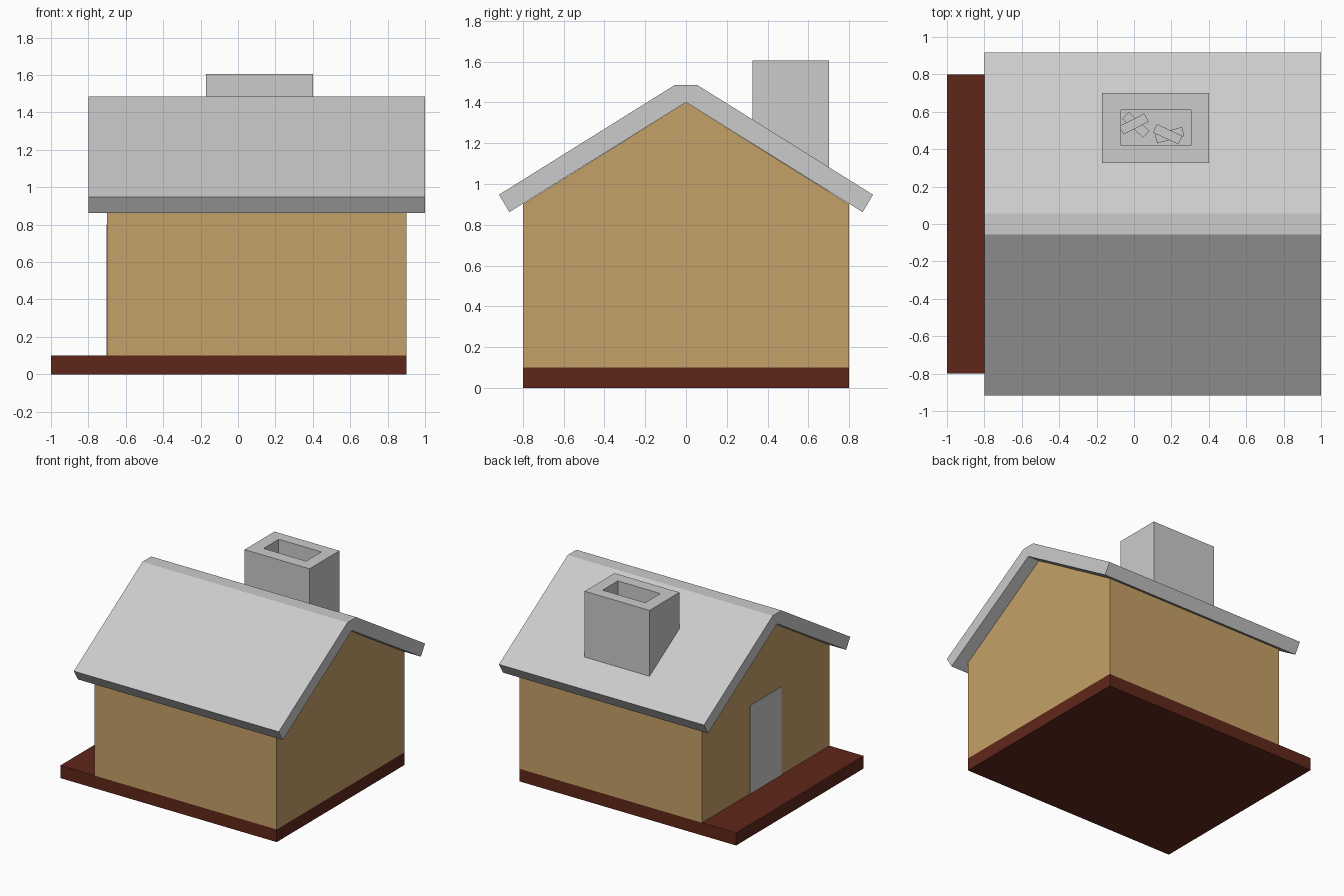
import bpy, bmesh
from math import radians
from mathutils import Matrix

if "Cube" in bpy.data.objects:
    bpy.data.objects.remove(bpy.data.objects["Cube"])


def material(name, color):
    m = bpy.data.materials.new(name)
    m.diffuse_color = (*color, 1)
    m.use_nodes = True
    m.node_tree.nodes["Principled BSDF"].inputs["Base Color"].default_value = m.diffuse_color
    return m


def link(name, bm, mat=None):
    bmesh.ops.recalc_face_normals(bm, faces=bm.faces)
    me = bpy.data.meshes.new(name)
    bm.to_mesh(me)
    bm.free()
    ob = bpy.data.objects.new(name, me)
    bpy.context.collection.objects.link(ob)
    if mat:
        me.materials.append(mat)
    return ob


def box(name, x, y, z, mat=None):
    bm = bmesh.new()
    size = [b - a for a, b in (x, y, z)]
    mid = [(a + b) / 2 for a, b in (x, y, z)]
    bmesh.ops.create_cube(bm, size=1, matrix=Matrix.Translation(mid) @ Matrix.Diagonal((*size, 1)))
    return link(name, bm, mat)


def prism(name, profile, x0, x1, mat=None):
    # extrude a (y, z) outline along x
    bm = bmesh.new()
    face = bm.faces.new([bm.verts.new((x0, y, z)) for y, z in profile])
    geom = bmesh.ops.extrude_face_region(bm, geom=[face])["geom"]
    verts = [g for g in geom if isinstance(g, bmesh.types.BMVert)]
    bmesh.ops.translate(bm, verts=verts, vec=(x1 - x0, 0, 0))
    return link(name, bm, mat)


def cut(target, cutter):
    mod = target.modifiers.new("cut", 'BOOLEAN')
    mod.operation = 'DIFFERENCE'
    mod.solver = 'EXACT'
    mod.object = cutter
    cutter.hide_render = True
    cutter.hide_viewport = True


brown = material("wall_brown", (0.56, 0.355, 0.135))
maroon = material("base_maroon", (0.115, 0.02, 0.01))

# Base with porch strip on the door side
box("base", (-1, 0.9), (-0.8, 0.8), (0, 0.1), maroon)

# Gabled walls
walls = prism("walls", [(-0.8, 0.1), (0.8, 0.1), (0.8, 0.9), (0, 1.4), (-0.8, 0.9)], -0.7, 0.9, brown)

# Roof: thick sheet with a flat ridge
half = [(0.055, 1.485), (0.917, 0.947), (0.866, 0.862)]
roof = prism("roof", half + [(0, 1.4)] + [(-y, z) for y, z in reversed(half)], -0.8, 1.0)

# Door panel
box("door", (-0.703, -0.66), (-0.195, 0.195), (0.1, 0.8))

# Chimney with an open flue reaching the hearth
chimney = box("chimney", (-0.17, 0.4), (0.325, 0.7), (0.1, 1.605))
cut(chimney, box("flue_cutter", (-0.07, 0.305), (0.42, 0.61), (0.14, 1.8)))

# Clear the walls and roof from the flue
shaft = box("shaft_cutter", (-0.12, 0.35), (0.37, 0.655), (0.05, 1.9))
cut(walls, shaft)
cut(roof, shaft)

# Logs on the hearth: x, y, z, turn
for i, (x, y, z, turn) in enumerate([(0.0, 0.535, 0.23, 27), (0.01, 0.53, 0.17, -42),
                                     (0.18, 0.48, 0.23, -25), (0.19, 0.475, 0.17, 15)]):
    log = box(f"log_{i + 1}", (-0.075, 0.075), (-0.025, 0.025), (-0.03, 0.03))
    log.location = (x, y, z)
    log.rotation_euler.z = radians(turn)
